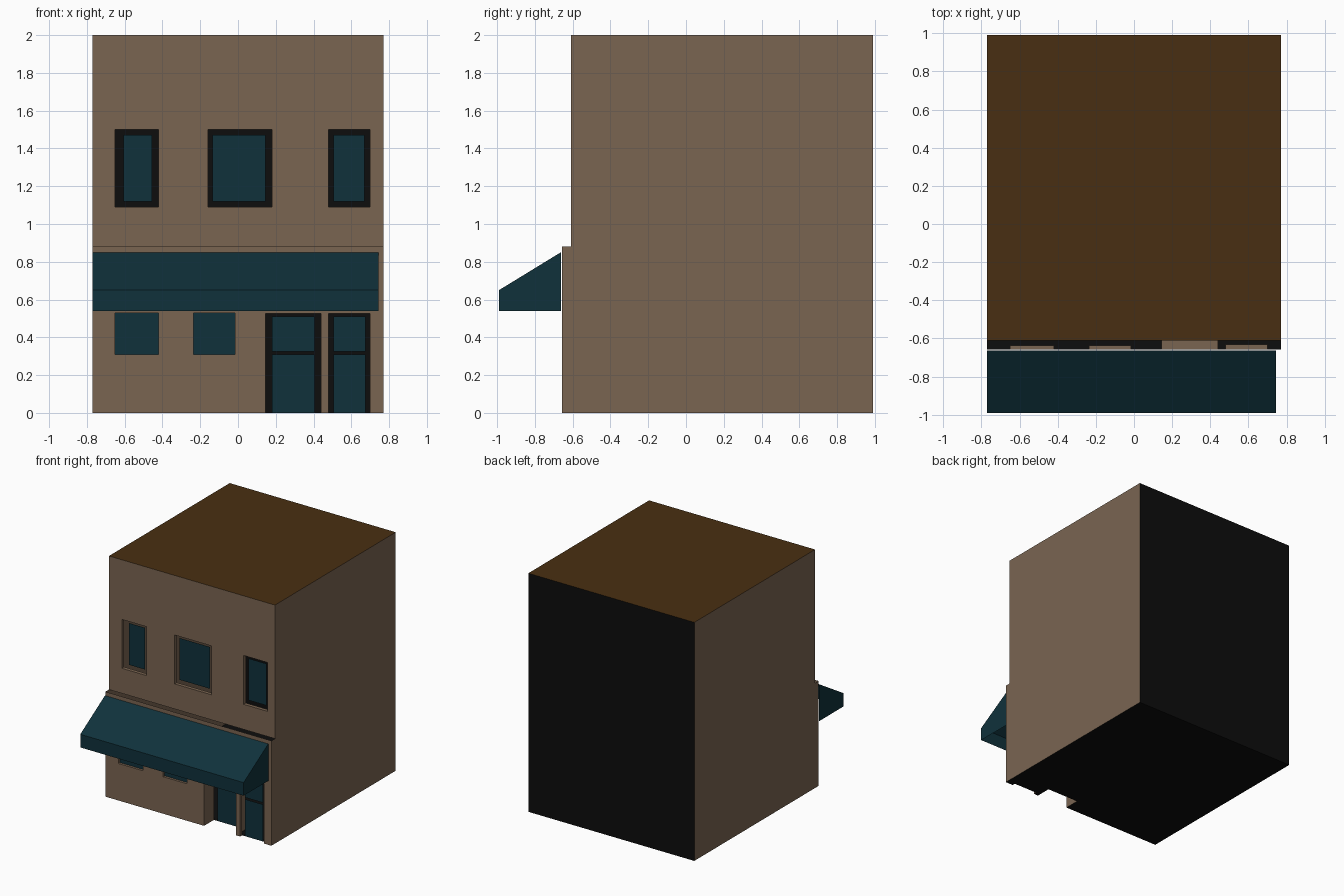
import bpy, bmesh

if "Cube" in bpy.data.objects:
    bpy.data.objects.remove(bpy.data.objects["Cube"])


def material(name, rgb):
    m = bpy.data.materials.new(name)
    m.diffuse_color = (*rgb, 1)
    m.use_nodes = True
    m.node_tree.nodes["Principled BSDF"].inputs["Base Color"].default_value = m.diffuse_color
    return m


TAN = material("tan_wall", (0.195, 0.13, 0.083))
BROWN = material("brown_roof", (0.066, 0.028, 0.006))
TEAL = material("dark_teal", (0.005, 0.031, 0.044))
BLACK = material("near_black", (0.004, 0.004, 0.004))

W, BACK, TOP = 0.77, 0.99, 2.0
UPPER_Y, LOWER_Y, LEDGE_Z = -0.61, -0.657, 0.88


def build(name, mat, faces):
    """One object from a list of polygons."""
    bm = bmesh.new()
    for f in faces:
        bm.faces.new([bm.verts.new(p) for p in f])
    bmesh.ops.remove_doubles(bm, verts=bm.verts, dist=1e-4)
    me = bpy.data.meshes.new(name)
    bm.to_mesh(me)
    bm.free()
    me.materials.append(mat)
    ob = bpy.data.objects.new(name, me)
    bpy.context.collection.objects.link(ob)
    return ob


def plate(x0, x1, z0, z1, y):
    """Front-facing rectangle."""
    return [(x0, y, z0), (x1, y, z0), (x1, y, z1), (x0, y, z1)]


def wall(y, z0, z1, holes):
    """Front wall split into cells, leaving out the holes."""
    xs = sorted({-W, W, *[v for h in holes for v in h[:2]]})
    zs = sorted({z0, z1, *[v for h in holes for v in h[2:4]]})
    out = []
    for a, b in zip(xs, xs[1:]):
        for c, d in zip(zs, zs[1:]):
            mx, mz = (a + b) / 2, (c + d) / 2
            if not any(h[0] < mx < h[1] and h[2] < mz < h[3] for h in holes):
                out.append(plate(a, b, c, d, y))
    return out


def reveal(x0, x1, z0, z1, depth, y0):
    """Jambs, head and (above ground) sill of an opening."""
    y1 = y0 + depth
    out = [[(x0, y0, z0), (x0, y1, z0), (x0, y1, z1), (x0, y0, z1)],
           [(x1, y1, z0), (x1, y0, z0), (x1, y0, z1), (x1, y1, z1)],
           [(x0, y0, z1), (x0, y1, z1), (x1, y1, z1), (x1, y0, z1)]]
    if z0 > 0:
        out.append([(x0, y0, z0), (x1, y0, z0), (x1, y1, z0), (x0, y1, z0)])
    return out


# openings: x0, x1, z0, z1, depth
upper = [(-0.65, -0.42, 1.09, 1.5, 0.03), (-0.16, 0.18, 1.09, 1.5, 0.03),
         (0.48, 0.70, 1.09, 1.5, 0.03)]
shop = [(-0.65, -0.42, 0.31, 0.53, 0.02), (-0.235, -0.015, 0.31, 0.53, 0.02)]
doors = [(0.145, 0.44, 0, 0.525, 0.13), (0.48, 0.70, 0, 0.525, 0.026)]

# front walls with their openings
build("upper_front_wall", TAN, wall(UPPER_Y, LEDGE_Z, TOP, upper))
build("shop_front_wall", TAN, wall(LOWER_Y, 0, LEDGE_Z, shop + doors))
build("window_reveals", TAN, [f for o in upper for f in reveal(*o, UPPER_Y)])
build("shop_reveals", TAN, [f for o in shop + doors for f in reveal(*o, LOWER_Y)])

# stepped side walls
side = [(LOWER_Y, 0), (BACK, 0), (BACK, TOP), (UPPER_Y, TOP),
        (UPPER_Y, LEDGE_Z), (LOWER_Y, LEDGE_Z)]
build("right_wall", TAN, [[(W, y, z) for y, z in side]])
build("left_wall", TAN, [[(-W, y, z) for y, z in reversed(side)]])

# back wall, roof, and floor notched for the doors
build("back_wall", BLACK, [plate(W, -W, 0, TOP, BACK)])
build("roof", BROWN, [[(-W, UPPER_Y, TOP), (W, UPPER_Y, TOP),
                       (W, BACK, TOP), (-W, BACK, TOP)]])
outline = [(-W, BACK), (W, BACK), (W, LOWER_Y)]
for x0, x1, _, _, d in reversed(doors):
    outline += [(x1, LOWER_Y), (x1, LOWER_Y + d), (x0, LOWER_Y + d), (x0, LOWER_Y)]
outline.append((-W, LOWER_Y))
build("floor", BLACK, [[(x, y, 0) for x, y in outline]])

# glass panes set inside the openings
for i, (a, b) in enumerate([(-0.605, -0.455), (-0.135, 0.145), (0.505, 0.67)]):
    build(f"upper_pane_{i}", TEAL, [plate(a, b, 1.12, 1.47, UPPER_Y + 0.03)])
for i, (x0, x1, z0, z1, d) in enumerate(shop):
    build(f"shop_pane_{i}", TEAL, [plate(x0, x1, z0, z1, LOWER_Y + d)])
for i, (a, b) in enumerate([(0.18, 0.405), (0.505, 0.675)]):
    y = LOWER_Y + doors[i][4]
    build(f"door_panes_{i}", TEAL, [plate(a, b, 0, 0.31, y),
                                    plate(a, b, 0.325, 0.51, y)])

# awning: sloped top, valance and two cheeks, open underneath
A0, A1 = -0.77, 0.745
prof = [(-0.663, 0.85), (-0.99, 0.65), (-0.99, 0.54), (-0.663, 0.54)]
faces = [[(A0, *p), (A0, *q), (A1, *q), (A1, *p)]
         for p, q in zip(prof[:2], prof[1:3])]
faces.append([(A0, *p) for p in reversed(prof)])
faces.append([(A1, *p) for p in prof])
build("awning", TEAL, faces)
